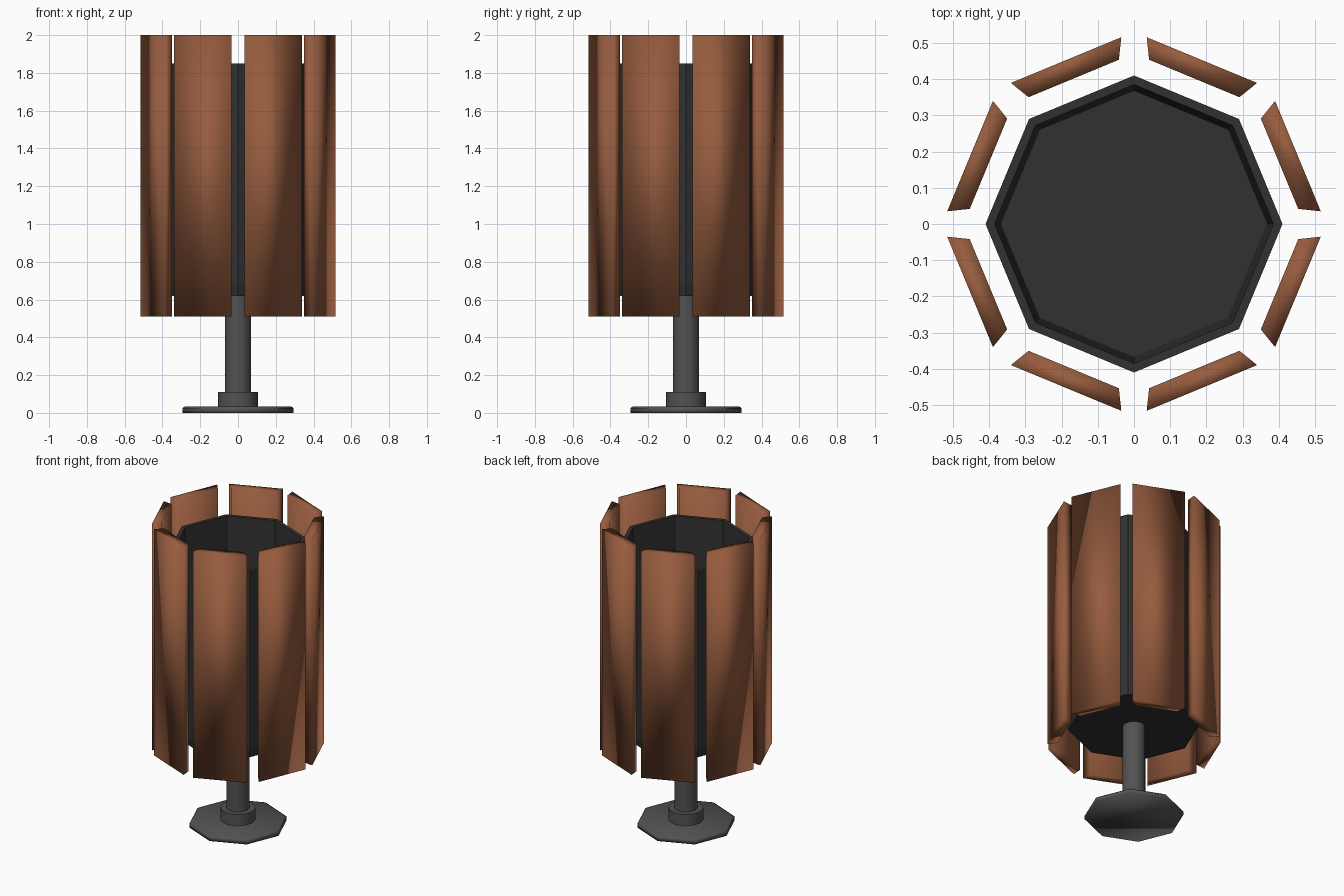
import bpy, bmesh, math

if "Cube" in bpy.data.objects:
    bpy.data.objects.remove(bpy.data.objects["Cube"])


def material(name, rgb):
    m = bpy.data.materials.new(name)
    m.diffuse_color = (*rgb, 1)
    m.use_nodes = True
    m.node_tree.nodes["Principled BSDF"].inputs["Base Color"].default_value = m.diffuse_color
    return m


wood = material("brown wood", (0.305, 0.107, 0.048))
liner = material("black plastic", (0.031, 0.031, 0.031))
metal = material("grey metal", (0.085, 0.085, 0.085))


def finish(name, bm, mat, smooth):
    bmesh.ops.recalc_face_normals(bm, faces=bm.faces)
    me = bpy.data.meshes.new(name)
    bm.to_mesh(me)
    bm.free()
    me.materials.append(mat)
    for p in me.polygons:
        p.use_smooth = smooth
    ob = bpy.data.objects.new(name, me)
    bpy.context.collection.objects.link(ob)
    return ob


def lathe(name, profile, sides, mat, smooth=False):
    """Stack of n-gon rings from (radius, z) pairs, capped at both ends."""
    bm = bmesh.new()
    rings = []
    for r, z in profile:
        rings.append([bm.verts.new((r * math.cos(2 * math.pi * i / sides),
                                    r * math.sin(2 * math.pi * i / sides), z))
                      for i in range(sides)])
    for a, b in zip(rings, rings[1:]):
        for i in range(sides):
            j = (i + 1) % sides
            bm.faces.new((a[i], a[j], b[j], b[i]))
    bm.faces.new(rings[0])
    bm.faces.new(rings[-1])
    return finish(name, bm, mat, smooth)


def plank(name, angle):
    """Upright board with chamfered ends, facing outward at the angle."""
    bm = bmesh.new()
    ca, sa = math.cos(angle), math.sin(angle)
    section = [(0.49, -0.165), (0.49, 0.165), (0.435, 0.135), (0.435, -0.135)]
    low, high = [[bm.verts.new((d * ca - t * sa, d * sa + t * ca, z))
                  for d, t in section] for z in (0.51, 2.0)]
    bm.faces.new(low)
    bm.faces.new(high)
    for i in range(4):
        j = (i + 1) % 4
        bm.faces.new((low[i], low[j], high[j], high[i]))
    return finish(name, bm, wood, True)


# Ring of wooden slats
for k in range(8):
    plank(f"wood_slat_{k + 1}", math.radians(22.5 + 45 * k))

# Octagonal open bin with a rim and an inner floor
lathe("bin_body", [(0.395, 0.62), (0.41, 0.685), (0.41, 1.85),
                   (0.385, 1.85), (0.368, 0.69)], 8, liner)

# Stand: foot plate, collar and post
lathe("foot_plate", [(0.295, 0), (0.295, 0.025), (0.28, 0.035)], 8, metal, True)
for name, prof in (("post_collar", [(0.105, 0.03), (0.105, 0.11)]),
                   ("post", [(0.07, 0.03), (0.07, 0.63)])):
    ob = lathe(name, prof, 12, metal)
    bpy.ops.object.select_all(action='DESELECT')
    bpy.context.view_layer.objects.active = ob
    ob.select_set(True)
    bpy.ops.object.shade_smooth_by_angle(angle=math.radians(50))
